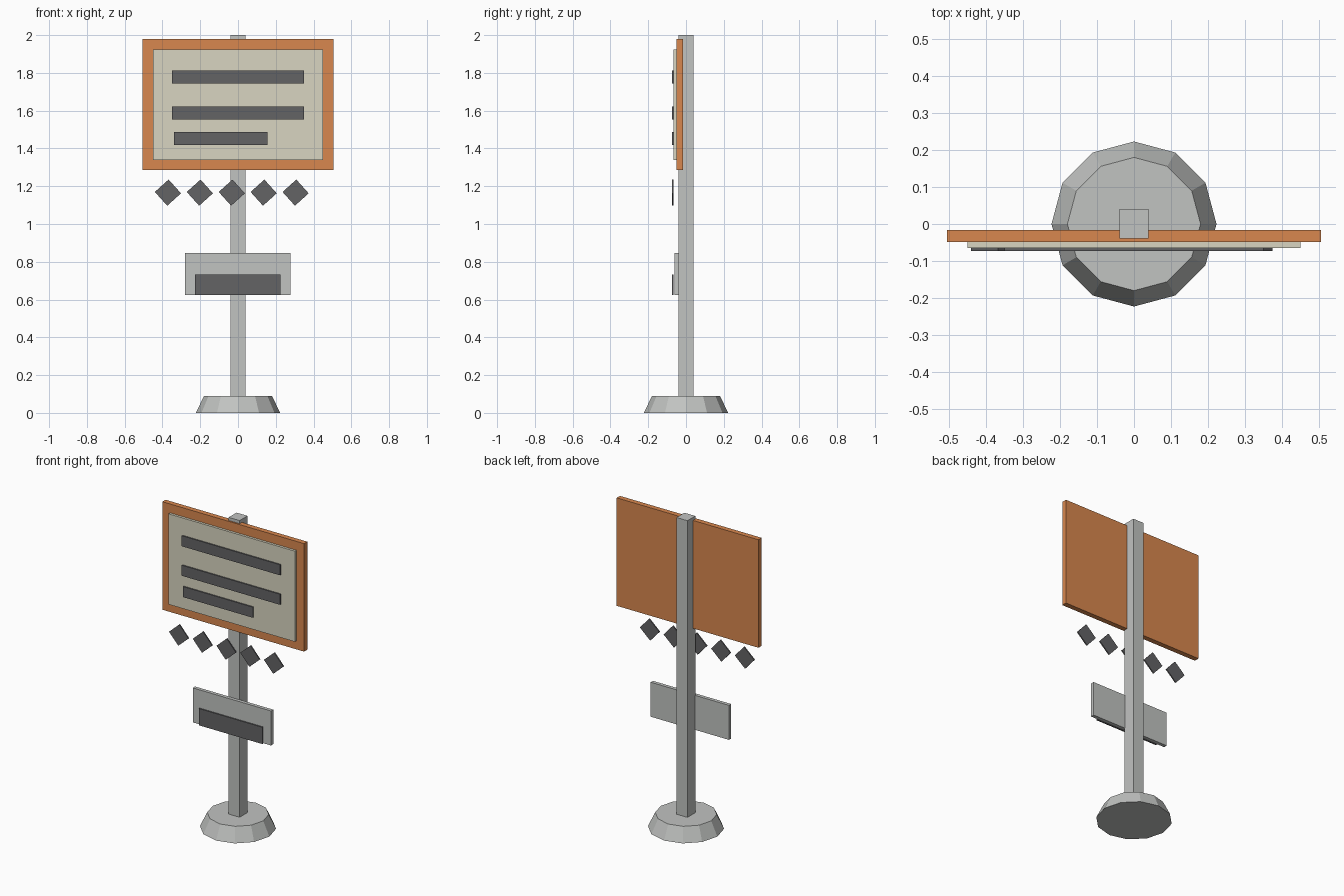
import bpy
from math import radians

if "Cube" in bpy.data.objects:
    bpy.data.objects.remove(bpy.data.objects["Cube"], do_unlink=True)


def linear(c):
    c /= 255
    return c / 12.92 if c <= 0.04045 else ((c + 0.055) / 1.055) ** 2.4


def material(name, *rgb):
    colour = (*map(linear, rgb), 1)
    mat = bpy.data.materials.new(name)
    mat.use_nodes = True
    mat.diffuse_color = colour
    bsdf = mat.node_tree.nodes["Principled BSDF"]
    bsdf.inputs["Base Color"].default_value = colour
    bsdf.inputs["Roughness"].default_value = 0.8
    return mat


orange = material("orange", 216, 135, 78)
cream = material("cream", 216, 213, 193)
grey = material("grey", 193, 195, 193)
charcoal = material("charcoal", 99, 99, 101)


def box(name, mat, xs, ys, zs, turn=0):
    """Box spanning the given x, y and z ranges, turned about y."""
    spans = (xs, ys, zs)
    bpy.ops.mesh.primitive_cube_add(size=1, location=[(a + b) / 2 for a, b in spans])
    obj = bpy.context.object
    obj.name = name
    obj.scale = [b - a for a, b in spans]
    obj.rotation_euler.y = radians(turn)
    obj.data.materials.append(mat)
    return obj


# Twelve-sided tapered foot
bpy.ops.mesh.primitive_cone_add(vertices=12, radius1=0.223, radius2=0.18,
                                depth=0.09, location=(0, 0, 0.045))
foot = bpy.context.object
foot.name = "foot"
foot.data.materials.append(grey)

# Post
box("post", grey, (-0.039, 0.039), (-0.039, 0.041), (0.08, 2))

# Sign board with raised panel
box("sign_board", orange, (-0.505, 0.505), (-0.049, -0.016), (1.285, 1.98))
box("sign_panel", cream, (-0.45, 0.45), (-0.065, -0.048), (1.34, 1.923))

# Dark strips and ornaments share one front layer
layer = (-0.073, -0.065)
for name, xs, z in (("upper_strip", (-0.35, 0.35), 1.778),
                    ("middle_strip", (-0.35, 0.35), 1.588),
                    ("lower_strip", (-0.34, 0.157), 1.453)):
    box(name, charcoal, xs, layer, (z - 0.034, z + 0.034))

# Row of diamonds under the board
for i in range(5):
    x = -0.371 + i * 0.169
    box(f"diamond_{i + 1}", charcoal, (x - 0.049, x + 0.049), layer,
        (1.117, 1.215), turn=48)

# Small lower plate with its dark strip
box("lower_plate", grey, (-0.28, 0.277), (-0.06, -0.037), (0.624, 0.846))
box("lower_plate_strip", charcoal, (-0.228, 0.225), layer, (0.624, 0.732))
